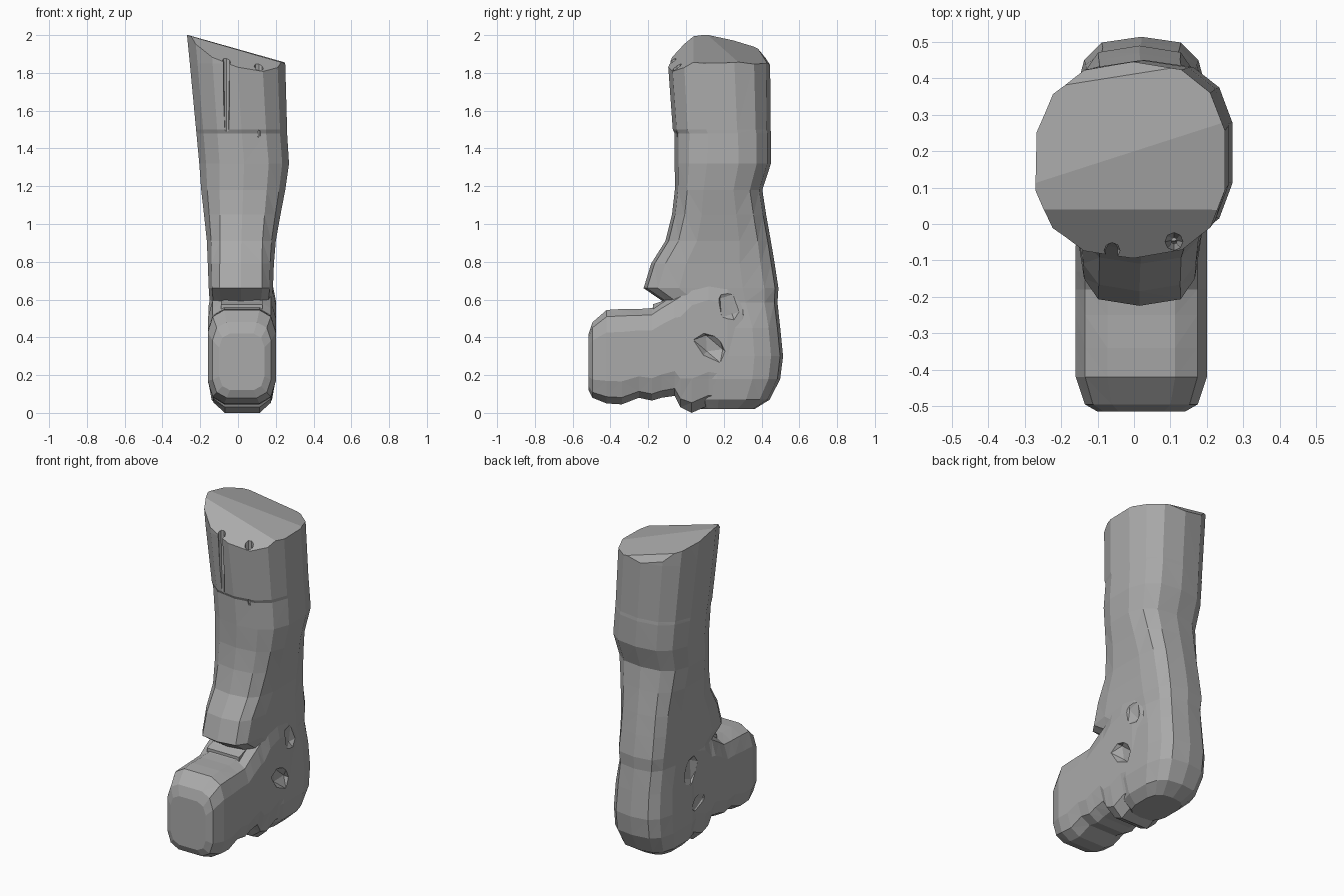
import bpy, bmesh, math
from mathutils import Vector

if "Cube" in bpy.data.objects:
    bpy.data.objects.remove(bpy.data.objects["Cube"])

stone = bpy.data.materials.new("grey stone")
stone.diffuse_color = (0.4, 0.4, 0.4, 1)
stone.use_nodes = True
stone.node_tree.nodes["Principled BSDF"].inputs["Base Color"].default_value = stone.diffuse_color


def make_object(name, bm):
    bmesh.ops.recalc_face_normals(bm, faces=bm.faces)
    mesh = bpy.data.meshes.new(name)
    bm.to_mesh(mesh)
    bm.free()
    mesh.materials.append(stone)
    ob = bpy.data.objects.new(name, mesh)
    bpy.context.collection.objects.link(ob)
    return ob


def section(a0, a1, b0, b1, power, sides):
    """Rounded box outline between two limits on each axis."""
    pts = []
    for i in range(sides):
        t = 2 * math.pi * (i + 0.5) / sides
        c, s = math.cos(t), math.sin(t)
        k = max(abs(math.cos(2 * math.pi * (j + .5) / sides)) for j in range(sides)) ** (2 / power)
        u = math.copysign(abs(c) ** (2 / power), c) / k
        v = math.copysign(abs(s) ** (2 / power), s) / k
        pts.append(((a0 + a1) / 2 + u * (a1 - a0) / 2, (b0 + b1) / 2 + v * (b1 - b0) / 2))
    return pts


def loft(rings):
    """Triangulated skin through a list of equal-length point rings."""
    bm = bmesh.new()
    loops = [[bm.verts.new(p) for p in r] for r in rings]
    for a, b in zip(loops, loops[1:]):
        for i in range(len(a)):
            j = (i + 1) % len(a)
            bm.faces.new((a[i], a[j], b[j], b[i]))
    bm.faces.new(loops[0])
    bm.faces.new(loops[-1])
    bmesh.ops.triangulate(bm, faces=[f for f in bm.faces if len(f.verts) == 4])
    return bm


# Shaft, ankle and heel: z, left, right, front, back, squareness
leg_rings = [
    (0.02, -0.09, 0.13, 0.08, 0.36, 3), (0.07, -0.14, 0.18, 0.05, 0.44, 3),
    (0.18, -0.16, 0.20, 0.02, 0.495, 3.2), (0.30, -0.16, 0.20, 0.02, 0.51, 3.2),
    (0.45, -0.155, 0.195, 0.02, 0.495, 3.2), (0.585, -0.15, 0.18, -0.11, 0.48, 3.6),
    (0.66, -0.155, 0.185, -0.22, 0.485, 4), (0.79, -0.16, 0.19, -0.18, 0.465, 3.6),
    (0.91, -0.165, 0.20, -0.105, 0.445, 3.3), (1.05, -0.18, 0.225, -0.07, 0.42, 3),
    (1.18, -0.195, 0.25, -0.055, 0.40, 2.8), (1.32, -0.205, 0.27, -0.055, 0.445, 2.7),
    (1.48, -0.22, 0.26, -0.055, 0.445, 2.6), (1.50, -0.222, 0.26, -0.065, 0.443, 2.6),
    (1.85, -0.255, 0.25, -0.09, 0.44, 2.5), (2.05, -0.275, 0.25, -0.09, 0.43, 2.5)]
bm = loft([[(x, y, z) for x, y in section(x0, x1, y0, y1, p, 14)]
           for z, x0, x1, y0, y1, p in leg_rings])

# Broken top: slanted cuts through three points each
cuts = [((-0.27, 0.04, 2.0), (0.25, 0.04, 1.85), (0.25, 0.28, 1.855)),
        ((-0.27, 0.04, 2.0), (0.2, 0.04, 1.865), (-0.06, -0.075, 1.86)),
        ((-0.2, 0.12, 1.985), (0.25, 0.28, 1.855), (-0.2, 0.38, 1.93)),
        ((-0.2, 0.38, 1.93), (0.06, 0.40, 1.89), (-0.05, 0.45, 1.84))]
for tri in cuts:
    a, b, c = map(Vector, tri)
    n = (b - a).cross(c - a).normalized()
    if n.z < 0:
        n = -n
    out = bmesh.ops.bisect_plane(bm, geom=bm.verts[:] + bm.edges[:] + bm.faces[:],
                                 plane_co=a, plane_no=n, clear_outer=True)
    rim = [e for e in out["geom_cut"] if isinstance(e, bmesh.types.BMEdge)]
    bmesh.ops.holes_fill(bm, edges=rim)
leg = make_object("leg", bm)

# Foot with wavy sole and ankle bulge: y, left, right, bottom, top
foot_rings = [
    (-0.515, -0.10, 0.14, 0.12, 0.42), (-0.495, -0.135, 0.175, 0.08, 0.48),
    (-0.42, -0.16, 0.20, 0.05, 0.545), (-0.34, -0.16, 0.20, 0.045, 0.55),
    (-0.25, -0.16, 0.20, 0.08, 0.55), (-0.18, -0.16, 0.20, 0.065, 0.555),
    (-0.13, -0.16, 0.20, 0.08, 0.59), (-0.06, -0.16, 0.20, 0.09, 0.635),
    (-0.03, -0.155, 0.20, 0.03, 0.66), (0.03, -0.155, 0.20, 0.0, 0.75),
    (0.12, -0.15, 0.20, 0.04, 0.775), (0.22, -0.15, 0.20, 0.025, 0.755),
    (0.30, -0.15, 0.19, 0.03, 0.68), (0.36, -0.13, 0.17, 0.04, 0.48)]
foot = make_object("foot", loft([[(x, y, z) for x, z in section(x0, x1, z0, z1, 4, 12)]
                                 for y, x0, x1, z0, z1 in foot_rings]))

# Small ledge below the cuff
bm = bmesh.new()
bmesh.ops.create_cube(bm, size=1)
for v in bm.verts:
    v.co = (0.02 + v.co.x * 0.22, -0.13 + v.co.y * 0.09, 0.565 + v.co.z * 0.05 + v.co.y * 0.03)
make_object("instep_ledge", bm)


def carve(target, cutter):
    m = target.modifiers.new(cutter.name, 'BOOLEAN')
    m.operation, m.object, m.solver = 'DIFFERENCE', cutter, 'EXACT'
    cutter.hide_render = True
    cutter.hide_set(True)


# Tapered grooves down the shin
for name, x, z_low, r, y_top, y_low in (("groove_left", -0.06, 1.20, 0.024, -0.075, -0.058),
                                        ("groove_right", 0.11, 1.46, 0.030, -0.05, -0.045)):
    rings = []
    for z, rad, y in ((z_low, r * 0.25, y_low), (1.95, r, y_top)):
        rings.append([(x + rad * math.cos(k * math.pi / 4), y + rad * math.sin(k * math.pi / 4), z)
                      for k in range(8)])
    carve(leg, make_object(name, loft(rings)))

# Chipped hollows on both sides of the ankle: x, y, z, half sizes, tilt
for i, (x, y, z, sx, sy, sz, tilt) in enumerate((
        (0.215, 0.13, 0.35, 0.055, 0.11, 0.07, -0.7),
        (0.215, 0.23, 0.57, 0.045, 0.07, 0.11, 0.3),
        (-0.175, 0.17, 0.50, 0.05, 0.08, 0.12, 0.4),
        (-0.175, 0.10, 0.28, 0.04, 0.09, 0.06, -0.5))):
    bm = bmesh.new()
    bmesh.ops.create_icosphere(bm, subdivisions=1, radius=1)
    for v in bm.verts:
        b, c = v.co.y * sy, v.co.z * sz
        v.co = (x + v.co.x * sx, y + b * math.cos(tilt) - c * math.sin(tilt),
                z + b * math.sin(tilt) + c * math.cos(tilt))
    hollow = make_object(f"ankle_hollow_{i + 1}", bm)
    carve(leg, hollow)
    carve(foot, hollow)
